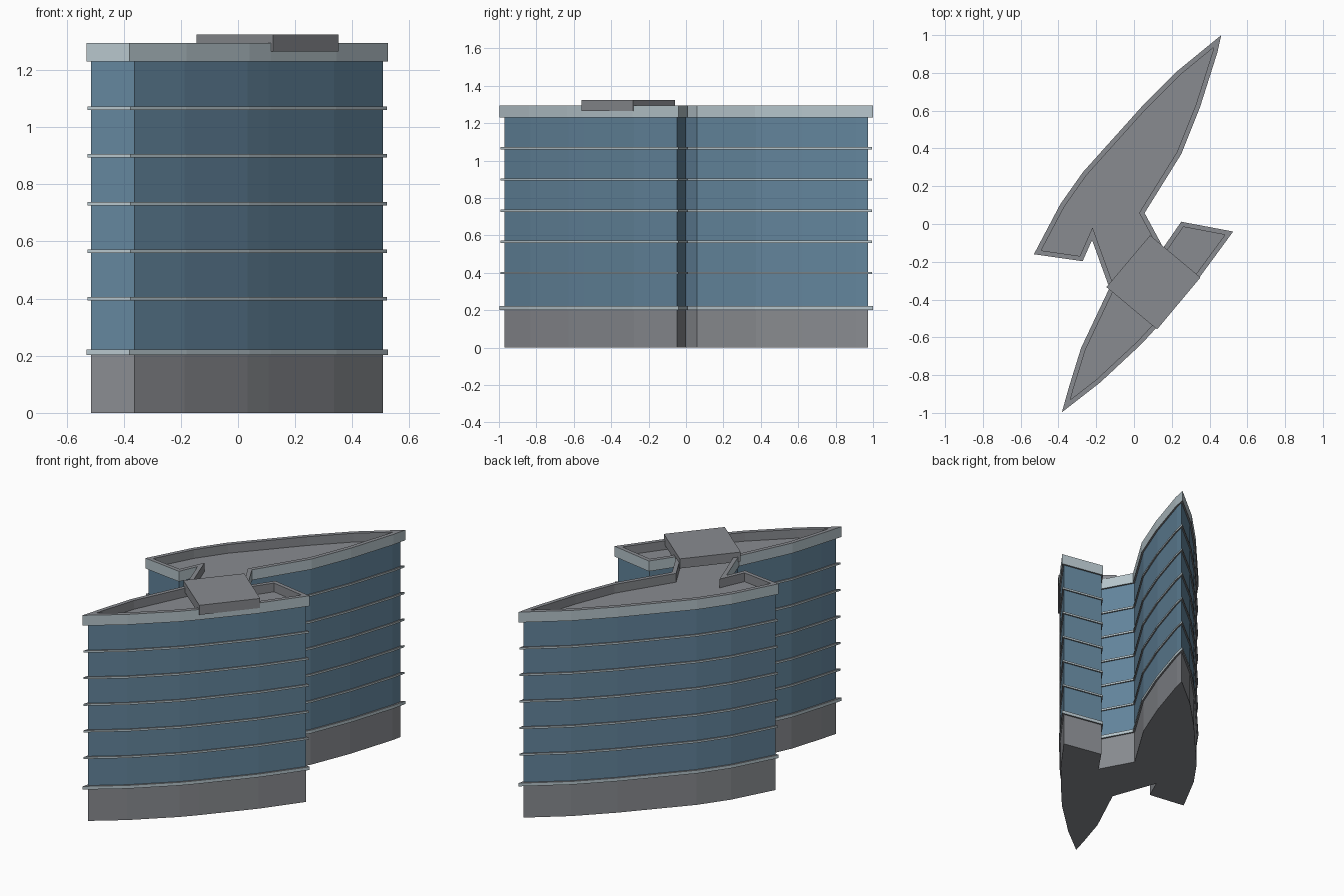
import bpy, bmesh
from mathutils import Vector

if "Cube" in bpy.data.objects:
    bpy.data.objects.remove(bpy.data.objects["Cube"])


def material(name, rgb):
    m = bpy.data.materials.new(name)
    m.diffuse_color = (*rgb, 1)
    m.use_nodes = True
    m.node_tree.nodes["Principled BSDF"].inputs["Base Color"].default_value = m.diffuse_color
    return m


GREY = material("stone grey", (0.25, 0.26, 0.28))
GLASS = material("blue glass", (0.125, 0.235, 0.335))
TRIM = material("pale trim", (0.47, 0.56, 0.60))

# Footprint of the tower, clockwise from the rear tip
PLAN = [Vector(p) for p in [
    (0.462, 1.0), (0.442, 0.91), (0.35, 0.62), (0.25, 0.37), (0.056, 0.058),
    (0.155, -0.125), (0.25, 0.012), (0.525, -0.04), (0.345, -0.285),
    (0.115, -0.553), (0.04, -0.635), (-0.18, -0.84), (-0.382, -0.997),
    (-0.344, -0.862), (-0.28, -0.656), (-0.13, -0.339), (-0.222, -0.085),
    (-0.272, -0.197), (-0.53, -0.16), (-0.39, 0.105), (-0.27, 0.275),
    (0.04, 0.62), (0.23, 0.81)]]


def inset(pts, d):
    """Move every edge of a clockwise outline inward by d, with mitred corners."""
    out = []
    for i, p in enumerate(pts):
        a = (p - pts[i - 1]).normalized()
        b = (pts[(i + 1) % len(pts)] - p).normalized()
        na, nb = Vector((a.y, -a.x)), Vector((b.y, -b.x))
        out.append(p + (na + nb) * d / (1 + na.dot(nb)))
    return out


def finish(name, bm, mats, vertical=0):
    bmesh.ops.recalc_face_normals(bm, faces=bm.faces)
    for f in bm.faces:
        if abs(f.normal.z) < 0.5:
            f.material_index = max(f.material_index, vertical)
    me = bpy.data.meshes.new(name)
    bm.to_mesh(me)
    bm.free()
    for m in mats:
        me.materials.append(m)
    ob = bpy.data.objects.new(name, me)
    bpy.context.collection.objects.link(ob)
    return ob


def prism(name, pts, z0, z1, mats, vertical=0):
    bm = bmesh.new()
    lo = [bm.verts.new((p.x, p.y, z0)) for p in pts]
    hi = [bm.verts.new((p.x, p.y, z1)) for p in pts]
    bm.faces.new(lo)
    bm.faces.new(hi)
    for i in range(len(pts)):
        bm.faces.new((lo[i - 1], lo[i], hi[i], hi[i - 1]))
    return finish(name, bm, mats, vertical)


# Stone base and glazed upper storeys
wall = inset(PLAN, 0.0105)
prism("base", wall, 0, 0.205, [GREY])
prism("glass_storeys", wall, 0.205, 1.235, [GLASS])

# Floor ledges: a thicker one over the base, thin ones above
prism("base_ledge", PLAN, 0.202, 0.222, [GREY, TRIM], 1)
ledge = inset(PLAN, 0.002)
for i in range(5):
    z = 0.399 + i * 0.1667
    prism("floor_ledge", ledge, z - 0.006, z + 0.006, [GREY, TRIM], 1)

# Roof tray: outer trim, parapet top, inner faces and sunken deck in one skin
bm = bmesh.new()
rim = inset(PLAN, 0.025)
rings = [[bm.verts.new((p.x, p.y, z)) for p in pts]
         for pts, z in ((PLAN, 1.23), (PLAN, 1.295), (rim, 1.295), (rim, 1.24))]
for k in range(3):
    a, b = rings[k], rings[k + 1]
    for i in range(len(PLAN)):
        f = bm.faces.new((a[i - 1], a[i], b[i], b[i - 1]))
        f.material_index = 1 if k == 0 else 0
bm.faces.new(rings[0])
bm.faces.new(rings[3])
finish("roof_parapet", bm, [GREY, TRIM])

# Rotated plant room cover on the roof
cover = [Vector(p) for p in
         [(0.085, -0.06), (0.352, -0.283), (0.122, -0.558), (-0.146, -0.334)]]
prism("plant_room", cover, 1.265, 1.325, [GREY])
